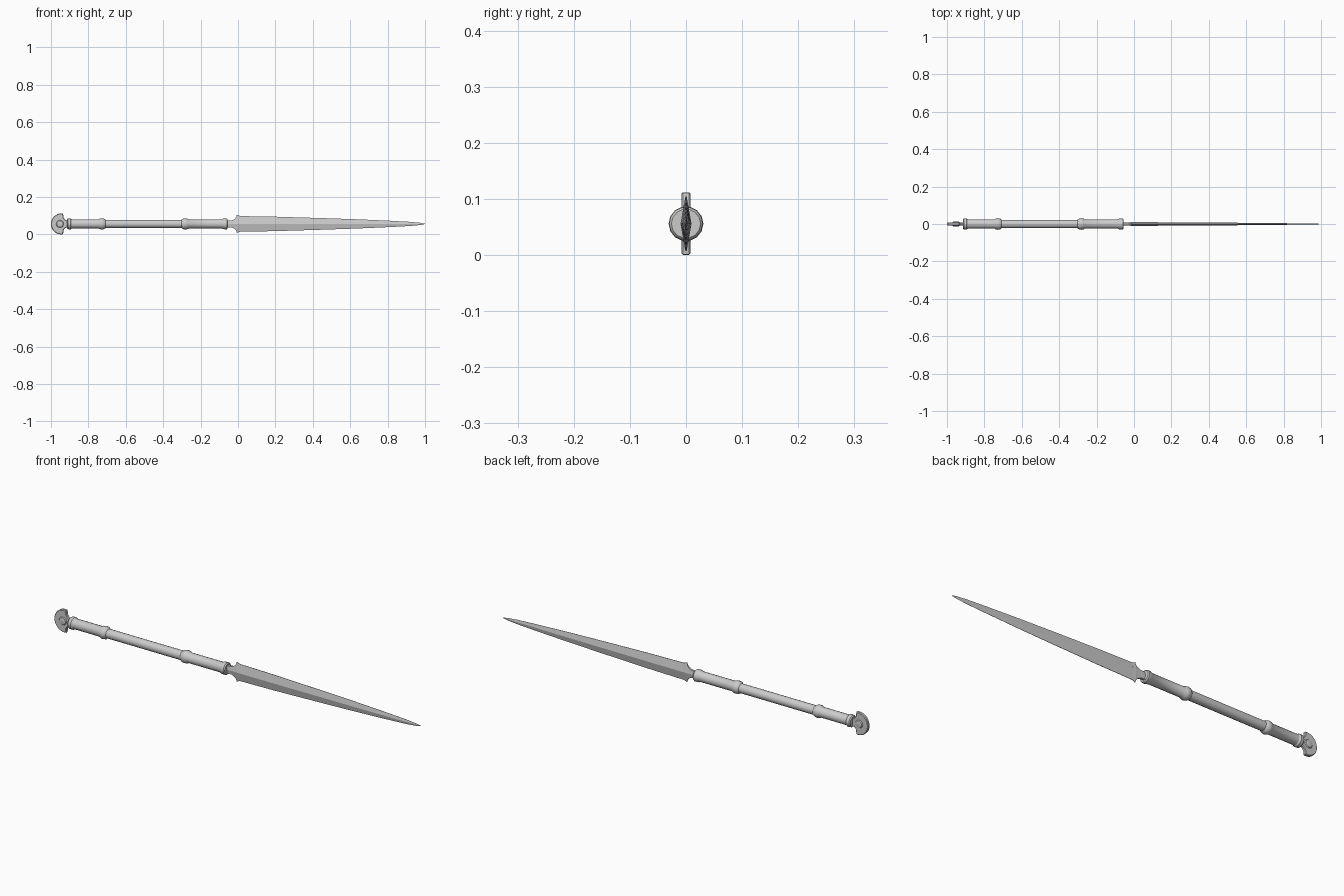
import bpy, bmesh, math

if "Cube" in bpy.data.objects:
    bpy.data.objects.remove(bpy.data.objects["Cube"])

ZC = 0.056   # height of the long axis


def finish(name, bm, angle=30):
    bmesh.ops.recalc_face_normals(bm, faces=bm.faces)
    me = bpy.data.meshes.new(name)
    bm.to_mesh(me)
    bm.free()
    ob = bpy.data.objects.new(name, me)
    bpy.context.collection.objects.link(ob)
    ob.location.z = ZC
    bpy.ops.object.select_all(action='DESELECT')
    ob.select_set(True)
    bpy.context.view_layer.objects.active = ob
    if angle:
        bpy.ops.object.shade_smooth_by_angle(angle=math.radians(angle))
    return ob


def loft(name, rings, angle=30):
    bm = bmesh.new()
    loops = [[bm.verts.new(p) for p in r] for r in rings]
    n = len(loops[0])
    for a, b in zip(loops, loops[1:]):
        for i in range(n):
            j = (i + 1) % n
            bm.faces.new((a[i], a[j], b[j], b[i]))
    bm.faces.new(loops[0])
    bm.faces.new(loops[-1])
    return finish(name, bm, angle)


def circle(x, r, n=14):
    return [(x, r * math.cos(math.tau * i / n), r * math.sin(math.tau * i / n)) for i in range(n)]


# Handle: turned shaft with raised collars
handle = [(-.915, .024), (-.91, .029), (-.895, .030), (-.887, .025),
          (-.745, .025), (-.738, .029), (-.728, .031), (-.716, .029), (-.708, .0225),
          (-.302, .0225), (-.294, .029), (-.282, .031), (-.270, .029), (-.263, .025),
          (-.085, .025), (-.078, .029), (-.060, .030), (-.055, .026)]
loft("handle", [circle(x, r) for x, r in handle])


# Blade: diamond section with a slim flat edge; columns are x, half height, half thickness, edge
def diamond(x, h, t, e):
    return [(x, -t, 0), (x, -e, h), (x, e, h), (x, t, 0), (x, e, -h), (x, -e, -h)]


blade = [(0.0, .042, .010, .001), (.2, .0385, .009, .001), (.45, .031, .0075, .0008),
         (.64, .0245, .006, .0006), (.82, .0165, .004, .0005), (.92, .011, .003, .0004),
         (.975, .006, .002, .0003), (1.0, .0008, .0005, .0002)]
loft("blade", [diamond(*s) for s in blade], 10)

# Neck: flat tang flaring into two barbs
neck = [(-.07, .018, .009, .006), (-.04, .018, .009, .006), (-.027, .021, .009, .005),
        (-.015, .029, .0095, .004), (-.009, .038, .010, .002), (-.006, .049, .010, .001),
        (0.0, .046, .010, .001), (.012, .0418, .010, .001)]
loft("blade_neck", [diamond(*s) for s in neck], 10)

# Pommel: crescent plate with a short stem
half = [(-.90, .020), (-.916, .019), (-.926, .024), (-.933, .034), (-.935, .055)]
cx, rx, rz = -.946, .054, .056
half += [(cx + rx * math.cos(a), rz * math.sin(a))
         for a in (math.radians(90 + 11.25 * k) for k in range(0, 8))]
outline = half + [(-1.0, 0)] + [(x, -z) for x, z in reversed(half)]
bm = bmesh.new()
face = bm.faces.new([bm.verts.new((x, -.008, z)) for x, z in outline])
ext = bmesh.ops.extrude_face_region(bm, geom=[face])
bmesh.ops.translate(bm, vec=(0, .016, 0),
                    verts=[v for v in ext["geom"] if isinstance(v, bmesh.types.BMVert)])
# chamfer the rim by thinning the two faces inward
bmesh.ops.bevel(bm, geom=[e for e in bm.edges if abs(e.verts[0].co.y - e.verts[1].co.y) < 1e-6],
                offset=.003, segments=1, affect='EDGES')
finish("pommel", bm)

# Round boss through the pommel, domed on both faces
boss = [(-.0135, .011), (-.012, .017), (-.007, .021), (.007, .021), (.012, .017), (.0135, .011)]
loft("pommel_boss", [[(-.952 + px, y, pz) for _, px, pz in circle(0, r, 16)] for y, r in boss])
